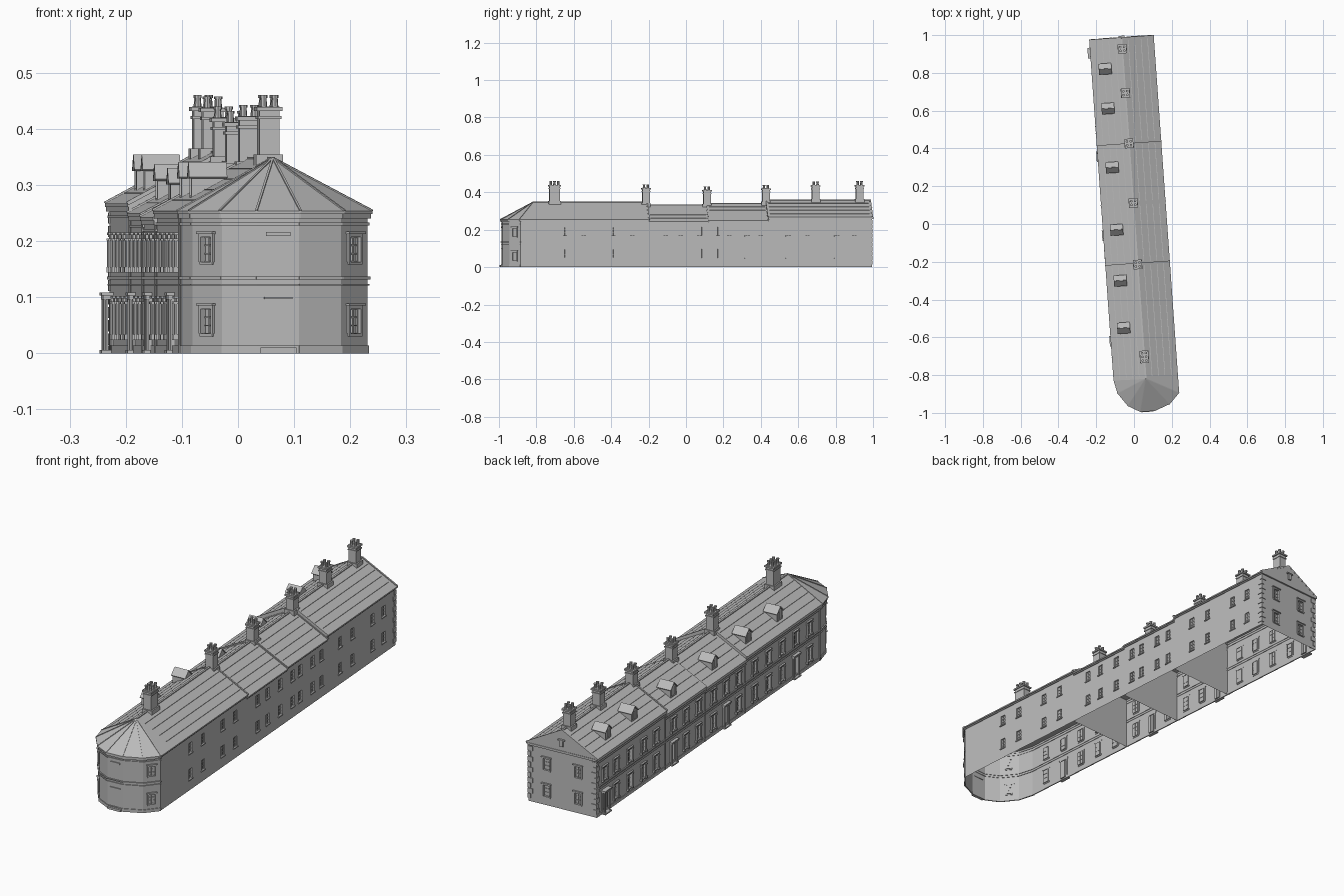
import bpy, bmesh, math
from mathutils import Matrix, Vector

cube = bpy.data.objects.get("Cube")
if cube:
    bpy.data.objects.remove(cube)

stone = bpy.data.materials.new("stone_grey")
stone.use_nodes = True
GREY = (0.5, 0.5, 0.5, 1)
stone.diffuse_color = GREY
stone.node_tree.nodes["Principled BSDF"].inputs["Base Color"].default_value = GREY

# The terrace is built along y, then turned a little about z
PLACE = Matrix.Translation((0.004, 0, 0)) @ Matrix.Rotation(math.radians(4.08), 4, 'Z')
W = 0.163
parts = {}


def part(name):
    return parts.setdefault(name, bmesh.new())


def finish(name, bm):
    bmesh.ops.recalc_face_normals(bm, faces=bm.faces[:])
    mesh = bpy.data.meshes.new(name)
    bm.to_mesh(mesh)
    bm.free()
    mesh.materials.append(stone)
    obj = bpy.data.objects.new(name, mesh)
    obj.matrix_world = PLACE
    bpy.context.collection.objects.link(obj)
    return obj


def box(bm, x0, x1, y0, y1, z0, z1, m=Matrix()):
    size = Matrix.Diagonal((x1 - x0, y1 - y0, z1 - z0, 1))
    mid = Matrix.Translation(((x0 + x1) / 2, (y0 + y1) / 2, (z0 + z1) / 2))
    bmesh.ops.create_cube(bm, size=1, matrix=m @ mid @ size)


def beam(bm, a, b, w, h):
    a, b = Vector(a), Vector(b)
    turn = (b - a).to_track_quat('Y', 'Z').to_matrix().to_4x4()
    box(bm, -w / 2, w / 2, 0, (b - a).length, -h / 2, h / 2, Matrix.Translation(a) @ turn)


def cylinder(bm, x, y, z0, z1, r, m=Matrix(), r2=None):
    bmesh.ops.create_cone(bm, cap_ends=True, segments=8, radius1=r, radius2=r2 or r,
                          depth=z1 - z0, matrix=m @ Matrix.Translation((x, y, (z0 + z1) / 2)))


def hull(bm, points):
    verts = [bm.verts.new(p) for p in points]
    bmesh.ops.convex_hull(bm, input=verts)
    bmesh.ops.dissolve_limit(bm, angle_limit=0.01, verts=bm.verts[:], edges=bm.edges[:])


def facet(p, q):
    """Frame on a wall from p to q: x along it, y outwards, origin at mid foot."""
    p, q = Vector(p), Vector(q)
    a = (q - p).normalized()
    n = Vector((-a.y, a.x))
    mid = (p + q) / 2
    return Matrix(((a.x, n.x, 0, mid.x), (a.y, n.y, 0, mid.y), (0, 0, 1, 0), (0, 0, 0, 1)))


def side(sign, y):
    return facet((sign * W, y + sign), (sign * W, y - sign))


def band(bm, points, out, z0, z1):
    for p, q in zip(points, points[1:]):
        half = (Vector(q) - Vector(p)).length / 2 + out * 0.4
        box(bm, -half, half, -0.002, out, z0, z1, facet(p, q))


def window(cutter, m, z0, z1, w=0.026, style="plain"):
    h = w / 2
    box(cutter, -h, h, -0.006, 0.01, z0, z1, m)
    # sash bars
    g = part("sash_bars")
    for x in (-h, 0, h):
        box(g, x - 0.0012, x + 0.0012, -0.007, -0.003, z0, z1, m)
    for i in range(4):
        z = z0 + (z1 - z0) * i / 3
        box(g, -h, h, -0.007, -0.0035, z - 0.0012, z + 0.0012, m)
    s = part("window_surrounds")
    box(s, -h - 0.004, h + 0.004, -0.002, 0.004, z0 - 0.005, z0, m)
    if style == "plain":
        return
    # framed surround with head moulding
    for k in (-1, 1):
        x = k * (h + 0.003)
        box(s, x - 0.003, x + 0.003, -0.002, 0.004, z0, z1, m)
    box(s, -h - 0.006, h + 0.006, -0.002, 0.004, z1, z1 + 0.006, m)
    box(s, -h - 0.009, h + 0.009, -0.002, 0.008, z1 + 0.006, z1 + 0.01, m)
    if style == "columns":
        for k in (-1, 1):
            x = k * (h + 0.005)
            cylinder(s, x, 0.005, z0, z1, 0.003, m)
            box(s, x - 0.004, x + 0.004, 0, 0.009, z1 - 0.004, z1, m)
            box(s, x - 0.004, x + 0.004, 0, 0.009, z0 - 0.006, z0 + 0.004, m)


# Bowed front outline, from the left (+x) corner to the right
BOW = [(W, -0.90), (0.112, -0.955), (0.035, -0.985), (-0.04, -0.985),
       (-0.10, -0.95), (-0.148, -0.88), (-W, -0.81)]
APEX = -0.82

# start, end, eave, ridge, plain windows, ornate windows, door, dormers
HOUSES = [
    (APEX, -0.21, 0.254, 0.348, (-.66, -.56, -.40, -.30), (-.28, -.39, -.50, -.72), -.61, (-.545, -.294)),
    (-0.21, 0.11, 0.243, 0.334, (-.12, -.04, .06), (-.15, .05), -.05, (-.024,)),
    (0.11, 0.43, 0.25, 0.341, (.16, .22, .32, .39), (.17, .27), .37, (.307,)),
    (0.43, 0.985, 0.267, 0.359, (.54, .64, .80, .89), (.51, .61, .72, .83), .92, (.62, .83)),
]

for n, (v0, v1, eave, ridge, plain, ornate, door, dormers) in enumerate(HOUSES):
    first, last = n == 0, n == 3
    front = BOW if first else [(W, v0), (-W, v0)]
    outline = front + [(-W, v1), (W, v1)]
    left_front = -0.81 if first else v0

    # walls
    body = bmesh.new()
    hull(body, [(x, y, z) for x, y in outline for z in (0, eave - 0.006)])
    cutter = bmesh.new()
    for y in plain:
        for z in (0.05, 0.168):
            window(cutter, side(1, y), z, z + 0.046)
    for y in ornate + (door,):
        window(cutter, side(-1, y), 0.15, 0.205, 0.028, "columns")
        if y != door:
            window(cutter, side(-1, y), 0.03, 0.092, 0.028, "columns")

    # doorway with step and columned surround
    m = side(-1, door)
    box(cutter, -0.014, 0.014, -0.008, 0.01, 0.006, 0.09, m)
    d = part("doorways")
    deep = 0.018 if last else 0.011
    box(d, -0.026, 0.026, -0.002, deep + 0.003, 0, 0.006, m)
    for k in (-1, 1):
        box(d, k * 0.019 - 0.004, k * 0.019 + 0.004, -0.002, 0.004, 0.006, 0.096, m)
        cylinder(d, k * 0.019, deep - 0.004, 0.006, 0.096, 0.0038, m)
    box(d, -0.025, 0.025, -0.002, deep, 0.096, 0.103, m)
    box(d, -0.028, 0.028, -0.002, deep + 0.003, 0.103, 0.108, m)
    box(d, -0.001, 0.001, -0.009, -0.006, 0.006, 0.09, m)

    if first:
        for i in (0, 4):
            for z in (0.035, 0.163):
                window(cutter, facet(BOW[i], BOW[i + 1]), z, z + 0.044, 0.028, "framed")
        # blind middle bay
        m = facet(BOW[2], BOW[3])
        box(d, -0.032, 0.032, -0.002, 0.012, 0, 0.01, m)
        box(d, -0.025, 0.025, -0.002, 0.004, 0.097, 0.1, m)
        box(d, -0.022, 0.022, -0.002, 0.004, 0.209, 0.216, m)
    if last:
        # gable end windows and small attic slot
        for x in (-0.075, 0.075):
            for z in (0.04, 0.16):
                window(cutter, facet((x - 1, v1), (x + 1, v1)), z, z + 0.05, 0.03, "framed")
        a = part("attic_slot")
        box(a, -0.008, 0.008, v1, v1 + 0.012, 0.288, 0.315)
        box(a, -0.016, 0.016, v1, v1 + 0.014, 0.315, 0.32)

    walls = finish("house_walls_%d" % (n + 1), body)
    cut = finish("window_cutter_%d" % (n + 1), cutter)
    cut.hide_render = True
    mod = walls.modifiers.new("openings", 'BOOLEAN')
    mod.object, mod.operation, mod.solver = cut, 'DIFFERENCE', 'EXACT'
    bpy.context.view_layer.update()
    done = bpy.data.meshes.new_from_object(walls.evaluated_get(bpy.context.evaluated_depsgraph_get()))
    walls.modifiers.clear()
    walls.data = done
    bpy.data.objects.remove(cut)
    # the houses are open underneath
    bm = bmesh.new()
    bm.from_mesh(done)
    bmesh.ops.delete(bm, geom=[f for f in bm.faces if f.calc_center_median().z < 0.001], context='FACES')
    bm.to_mesh(done)
    bm.free()

    # roof
    end = v1 + (0.005 if last else 0)
    rim = [(x * 1.05, (y - v1) * 1.012 + v1 if first else y) for x, y in front]
    rim += [(-W * 1.05, end), (W * 1.05, end)]
    roof = bmesh.new()
    hull(roof, [(x, y, z) for x, y in rim for z in (eave - 0.006, eave)]
         + [(0, v0, ridge), (0, end, ridge)])
    finish("roof_%d" % (n + 1), roof)
    trim = part("roof_trim")
    beam(trim, (0, v0, ridge), (0, end, ridge), 0.008, 0.004)
    if first:
        for x, y in rim[:-2]:
            beam(trim, (x, y, eave), (0, APEX, ridge), 0.004, 0.004)
    for k in (-1, 1):
        ends = (end,) if not last else (v0, end - 0.003)
        for y in ends:
            beam(trim, (k * W * 1.05, y, eave), (0, y, ridge), 0.007, 0.007)
        # slate courses
        for t in (0.2, 0.4, 0.6, 0.8):
            x, z = k * W * 1.05 * t, ridge + (eave - ridge) * t
            beam(part("slate_courses"), (x, v0 + 0.01, z), (x, v1 - 0.01, z), 0.003, 0.002)

    # cornice, string course and plinth
    street = (front if first else [(-W, v0)]) + [(-W, v1)]
    mould = part("mouldings")
    band(mould, street, 0.004, eave - 0.026, eave - 0.021)
    band(mould, street, 0.006, eave - 0.014, eave - 0.006)
    band(mould, street, 0.004, 0.121, 0.124)
    band(mould, street, 0.005, 0.132, 0.137)
    band(mould, street, 0.003, 0, 0.014)
    band(mould, [(W, v1), (W, -0.9 if first else v0)], 0.004, eave - 0.011, eave - 0.006)
    if last:
        band(mould, [(-W, v1), (W, v1)], 0.007, eave - 0.01, eave)
        # corner quoins
        for k in (-1, 1):
            for i in range(10):
                lx, ly = (0.022, 0.012) if i % 2 else (0.012, 0.022)
                z = 0.015 + i * 0.024
                x0, x1 = sorted((k * (W + 0.003), k * (W - lx)))
                box(part("quoins"), x0, x1, v1 - ly, v1 + 0.003, z, z + 0.02)
    # downpipe
    cylinder(part("downpipes"), -W - 0.003, left_front + 0.008, 0, eave - 0.01, 0.0025)

    # dormers
    for y in dormers:
        q = part("dormers")
        top, peak = eave + 0.062, eave + 0.084
        hull(q, [(x, y + s, z) for x in (-0.125, -0.065)
                 for s, z in ((-.023, eave + .01), (.023, eave + .01), (.023, top), (-.023, top), (0, peak))])
        for k in (-1, 1):
            beam(q, (-0.098, y + k * 0.028, top - 0.003), (-0.098, y, peak + 0.002), 0.068, 0.004)
            box(q, -0.128, -0.124, y + k * 0.02 - 0.003, y + k * 0.02 + 0.003, eave + 0.022, top)
        box(q, -0.128, -0.124, y - 0.023, y + 0.023, eave + 0.022, eave + 0.027)
        box(q, -0.127, -0.124, y - 0.0015, y + 0.0015, eave + 0.022, top)

# chimneys: position, base height, cap top, half length, pots per row
for y, base, top, half, rows in (
        (-.705, .348, .44, .028, 3), (-.215, .336, .423, .02, 2), (.112, .332, .412, .02, 2),
        (.428, .345, .42, .02, 2), (.695, .359, .438, .02, 2), (.93, .359, .44, .02, 2)):
    c = part("chimneys")
    box(c, -0.024, 0.024, y - half - 0.004, y + half + 0.004, base - 0.03, base + 0.006)
    box(c, -0.018, 0.018, y - half, y + half, base, top)
    box(c, -0.021, 0.021, y - half - 0.003, y + half + 0.003, top - 0.022, top - 0.017)
    box(c, -0.023, 0.023, y - half - 0.005, y + half + 0.005, top - 0.008, top - 0.001)
    for x in (-0.01, 0.01):
        for i in range(rows):
            py = y + (i - (rows - 1) / 2) * 0.02
            cylinder(part("chimney_pots"), x, py, top - 0.002, top + 0.017, 0.0065, r2=0.005)
            cylinder(part("chimney_pots"), x, py, top + 0.015, top + 0.02, 0.0068)

for name, bm in parts.items():
    finish(name, bm)
